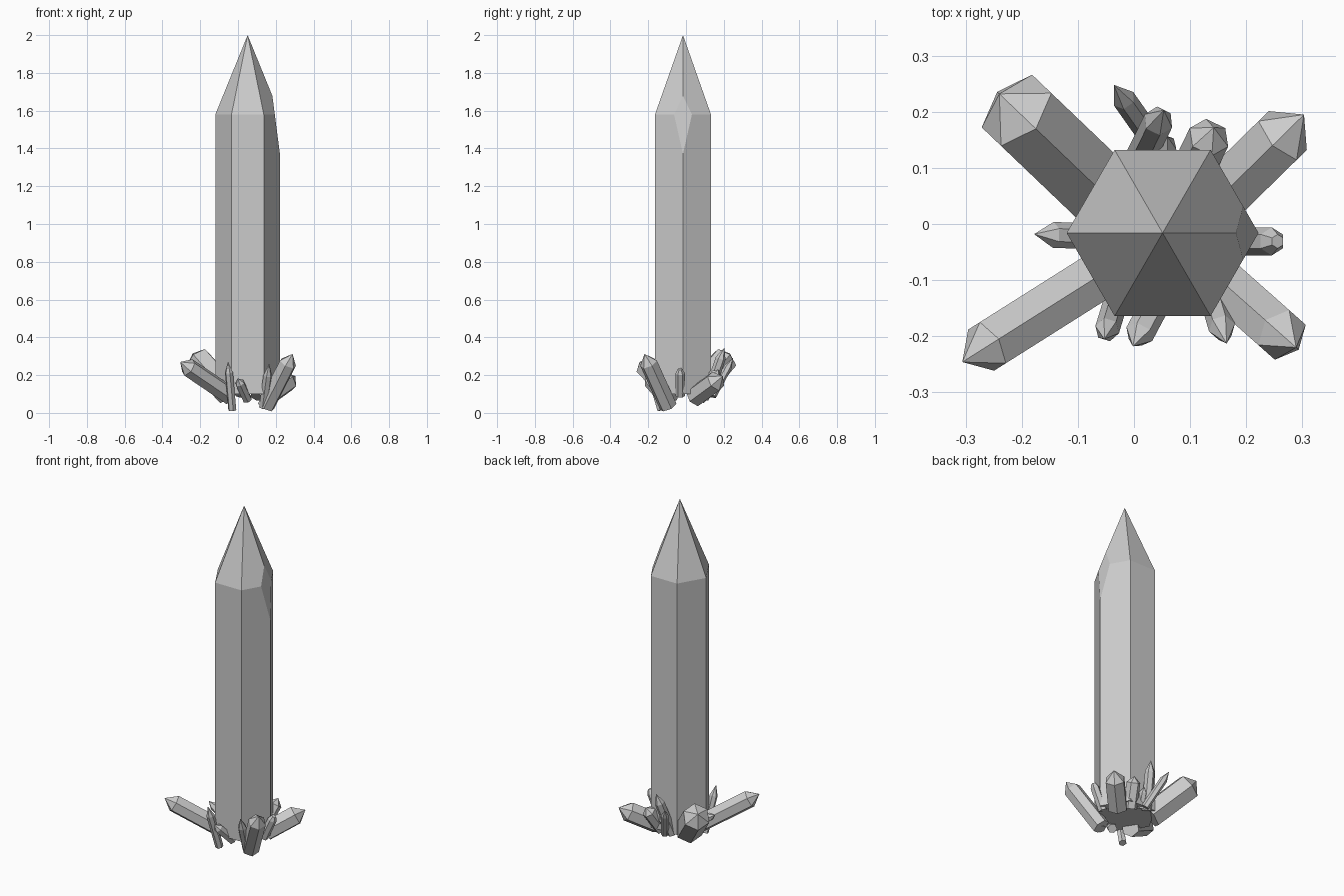
import bpy, bmesh, math
from mathutils import Vector

if "Cube" in bpy.data.objects:
    bpy.data.objects.remove(bpy.data.objects["Cube"])


def crystal(name, base, apex, radius, tip, flat=0.0, spin=0.0, bevel=None):
    """Six-sided prism from base towards apex, ending in a pyramid of length tip."""
    base, apex = Vector(base), Vector(apex)
    axis = apex - base
    length = axis.length
    bm = bmesh.new()
    rings = []
    levels = [(radius, 0), (radius, length - tip)]
    if flat:
        levels.append((radius * flat, length))
    for r, z in levels:
        rings.append([bm.verts.new((r * math.cos(spin + i * math.pi / 3),
                                    r * math.sin(spin + i * math.pi / 3), z)) for i in range(6)])
    bm.faces.new(rings[0][::-1])
    for a, b in zip(rings, rings[1:]):
        for i in range(6):
            j = (i + 1) % 6
            bm.faces.new((a[i], a[j], b[j], b[i]))
    if flat:
        bm.faces.new(rings[-1])
    else:
        top = bm.verts.new((0, 0, length))
        for i in range(6):
            bm.faces.new((rings[-1][i], rings[-1][(i + 1) % 6], top))
    # optional slanted facet sliced off one corner
    if bevel:
        co, no = bevel
        cut = bmesh.ops.bisect_plane(bm, geom=bm.verts[:] + bm.edges[:] + bm.faces[:],
                                     plane_co=co, plane_no=no, clear_outer=True)
        edges = [g for g in cut["geom_cut"] if isinstance(g, bmesh.types.BMEdge)]
        bmesh.ops.contextual_create(bm, geom=edges)
    bmesh.ops.recalc_face_normals(bm, faces=bm.faces[:])
    mesh = bpy.data.meshes.new(name)
    bm.to_mesh(mesh)
    bm.free()
    ob = bpy.data.objects.new(name, mesh)
    bpy.context.collection.objects.link(ob)
    ob.location = base
    if axis.xy.length > 1e-6:
        ob.rotation_euler = axis.to_track_quat('Z', 'Y').to_euler()
    return ob


# Tall central crystal with a facet on its right corner
crystal("main_crystal", (0.051, -0.016, 0.1), (0.051, -0.016, 2.0), 0.171, 0.42,
        bevel=((0.171, 0, 1.27), (0.3, 0, 0.039)))

# Large splayed crystals: name, base, apex, radius, tip length
for args in [
    ("back_left_crystal", (-0.06, 0.06, 0.11), (-0.24, 0.232, 0.315), 0.075, 0.055),
    ("front_left_crystal", (-0.04, -0.078, 0.09), (-0.306, -0.246, 0.27), 0.05, 0.06),
    ("front_right_crystal", (0.148, -0.095, 0.035), (0.289, -0.22, 0.312), 0.048, 0.06),
    ("back_right_crystal", (0.15, 0.045, 0.085), (0.303, 0.195, 0.195), 0.056, 0.06),
]:
    crystal(*args, spin=math.pi / 6)

# Small crystals around the foot
for args in [
    ("left_small_crystal", (-0.05, -0.023, 0.12), (-0.178, -0.018, 0.2), 0.023, 0.04),
    ("right_small_crystal", (0.19, -0.031, 0.09), (0.256, -0.031, 0.232), 0.025, 0.025, 0.5),
    ("front_small_crystal_1", (-0.03, -0.13, 0.015), (-0.053, -0.205, 0.272), 0.022, 0.06),
    ("front_small_crystal_2", (0.05, -0.12, 0.07), (-0.002, -0.218, 0.183), 0.026, 0.035),
    ("front_small_crystal_3", (0.135, -0.11, 0.03), (0.165, -0.213, 0.262), 0.024, 0.07),
    ("back_small_crystal_1", (0.04, 0.14, 0.09), (-0.036, 0.248, 0.29), 0.021, 0.055),
    ("back_small_crystal_2", (0.01, 0.115, 0.09), (0.053, 0.203, 0.345), 0.027, 0.06),
    ("back_small_crystal_3", (0.1, 0.085, 0.085), (0.142, 0.172, 0.23), 0.038, 0.035),
    ("back_small_crystal_4", (0.04, 0.1, 0.1), (0.06, 0.155, 0.2), 0.022, 0.03),
]:
    crystal(*args)
